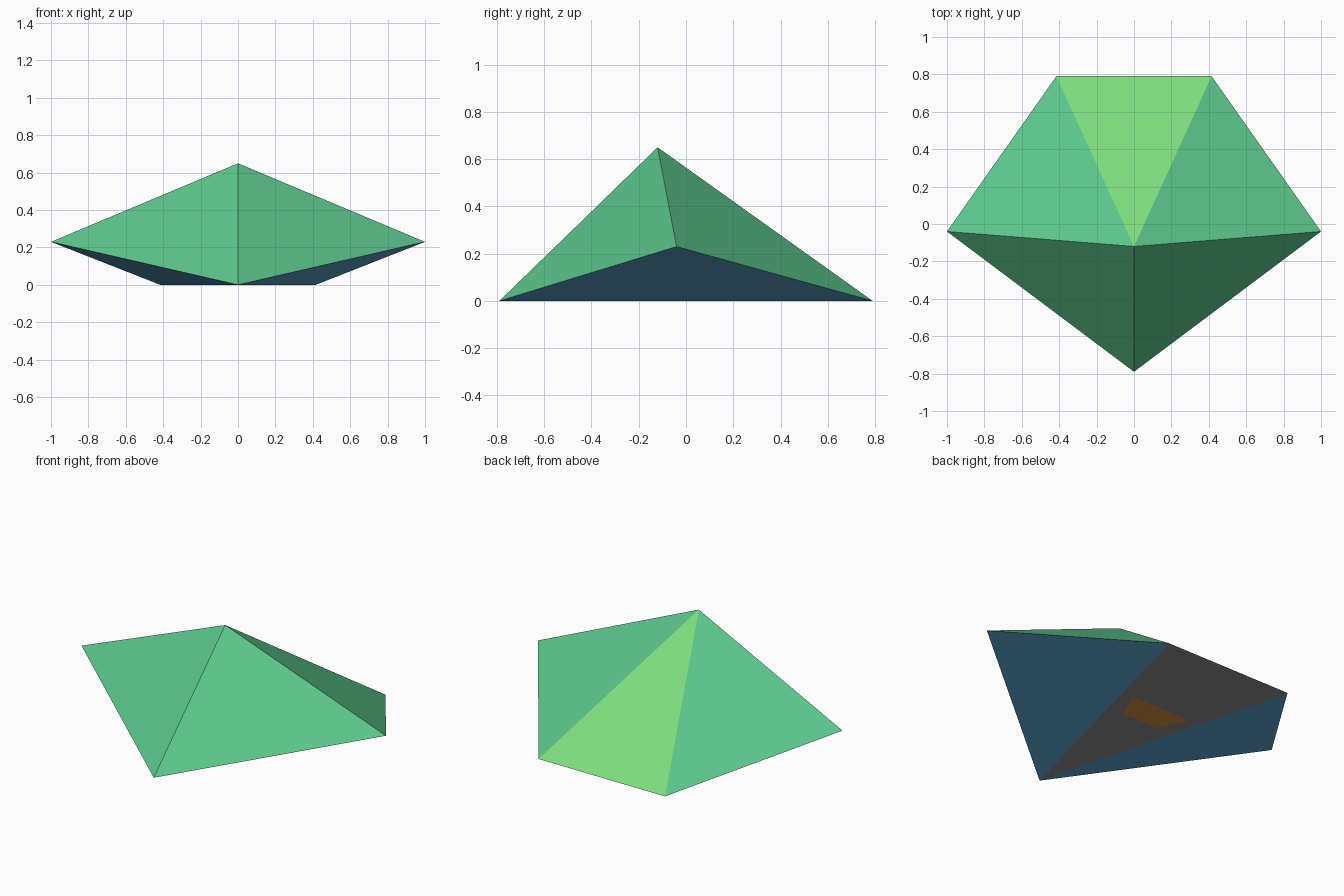
import bpy, bmesh

if "Cube" in bpy.data.objects:
    bpy.data.objects.remove(bpy.data.objects["Cube"])


def linear(c):
    c /= 255
    return c / 12.92 if c <= 0.04045 else ((c + 0.055) / 1.055) ** 2.4


def material(name, rgb):
    m = bpy.data.materials.new(name)
    m.diffuse_color = (*[linear(c) for c in rgb], 1)
    m.use_nodes = True
    m.node_tree.nodes["Principled BSDF"].inputs["Base Color"].default_value = m.diffuse_color
    return m


MATS = [material("green", (91, 197, 138)),
        material("light_green", (126, 221, 126)),
        material("sky_blue", (96, 172, 213)),
        material("grey", (143, 143, 143)),
        material("orange", (218, 149, 73))]
GREEN, LIGHT, BLUE, GREY, ORANGE = range(5)

# Corner points; names ending in R / L are mirrored across x
P = {"nose": (0, -0.79, 0), "peak": (0, -0.12, 0.65)}
for key, (x, y, z) in {"wing": (1, -0.04, 0.23), "tail": (0.415, 0.79, 0),
                       "vent_back": (0.2, 0.225, 0),
                       "vent_front": (0.118, 0.05, 0)}.items():
    P[key + "R"] = (x, y, z)
    P[key + "L"] = (-x, y, z)

# Centre panels: rear slope, belly around the vent, and the vent itself
panels = [("peak tailR tailL", LIGHT),
          ("tailL tailR vent_backR vent_backL", GREY),
          ("nose vent_frontL vent_frontR", GREY),
          ("vent_backL vent_backR vent_frontR vent_frontL", ORANGE)]
# Side panels, repeated for both halves
for s in "RL":
    panels += [(f"nose wing{s} peak", GREEN),
               (f"peak wing{s} tail{s}", GREEN),
               (f"nose tail{s} wing{s}", BLUE),
               (f"nose vent_front{s} vent_back{s} tail{s}", GREY)]

# Faceted hull
bm = bmesh.new()
verts = {k: bm.verts.new(co) for k, co in P.items()}
for names, mat in panels:
    f = bm.faces.new([verts[n] for n in names.split()])
    f.material_index = mat
bmesh.ops.recalc_face_normals(bm, faces=bm.faces[:])
mesh = bpy.data.meshes.new("hull")
bm.to_mesh(mesh)
bm.free()
for m in MATS:
    mesh.materials.append(m)
bpy.context.collection.objects.link(bpy.data.objects.new("hull", mesh))
